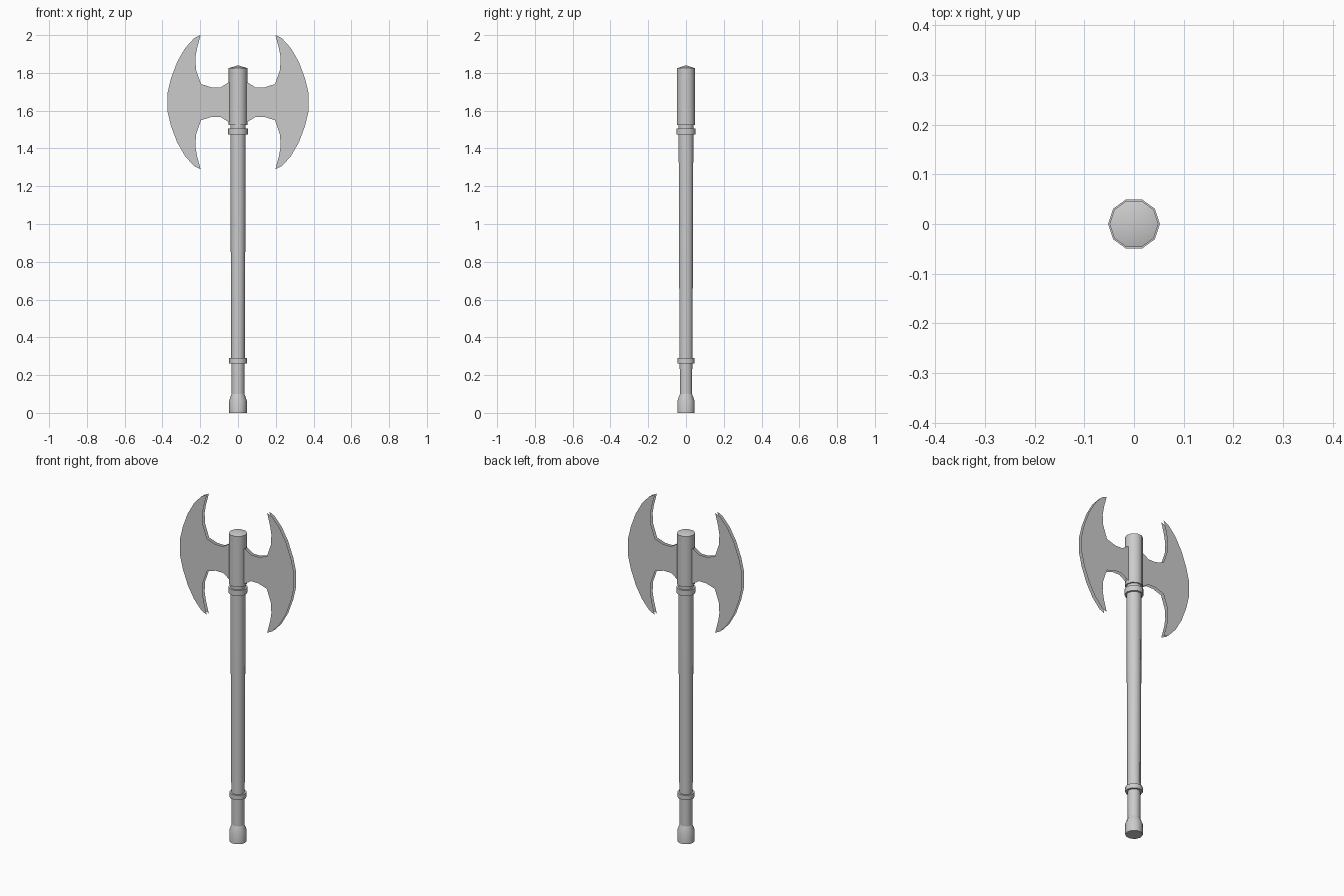
import bpy, bmesh, math

if "Cube" in bpy.data.objects:
    bpy.data.objects.remove(bpy.data.objects["Cube"])


def finish(name, bm, angle):
    bmesh.ops.recalc_face_normals(bm, faces=bm.faces)
    mesh = bpy.data.meshes.new(name)
    bm.to_mesh(mesh)
    bm.free()
    ob = bpy.data.objects.new(name, mesh)
    bpy.context.collection.objects.link(ob)
    bpy.ops.object.select_all(action='DESELECT')
    ob.select_set(True)
    bpy.context.view_layer.objects.active = ob
    bpy.ops.object.shade_smooth_by_angle(angle=math.radians(angle))
    return ob


def lathe(name, profile, sides=10):
    """Turn (radius, z) points into a closed ten-sided part."""
    bm = bmesh.new()
    rings = []
    for r, z in profile:
        rings.append([bm.verts.new((r * math.cos(math.tau * i / sides),
                                    r * math.sin(math.tau * i / sides), z))
                      for i in range(sides)])
    for a, b in zip(rings, rings[1:]):
        for i in range(sides):
            j = (i + 1) % sides
            bm.faces.new((a[i], a[j], b[j], b[i]))
    bm.faces.new(rings[0])
    # low pointed cap
    bmesh.ops.poke(bm, faces=[bm.faces.new(rings[-1])])
    return finish(name, bm, 40)


# Pommel, grip, shaft and collars
lathe("pommel", [(0.047, 0), (0.047, 0.065), (0.034, 0.1)])
lathe("grip", [(0.034, 0.09), (0.035, 0.27)])
lathe("lower_collar", [(0.047, 0.262), (0.047, 0.29)])
lathe("shaft", [(0.036, 0.28), (0.041, 1.48), (0.041, 1.53)])
lathe("upper_collar", [(0.052, 1.473), (0.052, 1.506)])

# Axe socket with its shallow cap
socket = lathe("head_socket", [(0.049, 1.525), (0.049, 1.825)])
tip = max(socket.data.vertices, key=lambda v: (round(v.co.z, 3), -v.co.xy.length))
tip.co.z = 1.84

# Double blade: upper right quarter outline, mirrored to all four quarters
MID = 1.645
quarter = [(0.373, 0.05), (0.355, 0.125), (0.322, 0.213), (0.28, 0.286),
           (0.232, 0.339), (0.198, 0.355), (0.217, 0.285), (0.226, 0.233),
           (0.222, 0.17), (0.196, 0.096), (0.14, 0.078), (0.092, 0.078),
           (0.052, 0.104)]
upper = quarter + [(-x, z) for x, z in reversed(quarter)]
outline = upper + [(-x, -z) for x, z in upper]
bm = bmesh.new()
face = bm.faces.new([bm.verts.new((x, 0, MID + z)) for x, z in outline])
bmesh.ops.inset_region(bm, faces=[face], thickness=0.004, use_even_offset=True)
for v in face.verts:
    v.co.y = -0.01
back = bmesh.ops.duplicate(bm, geom=bm.verts[:] + bm.edges[:] + bm.faces[:])
for g in back["geom"]:
    if isinstance(g, bmesh.types.BMVert):
        g.co.y *= -1
bmesh.ops.remove_doubles(bm, verts=bm.verts, dist=0.0001)
finish("double_blade", bm, 30)
